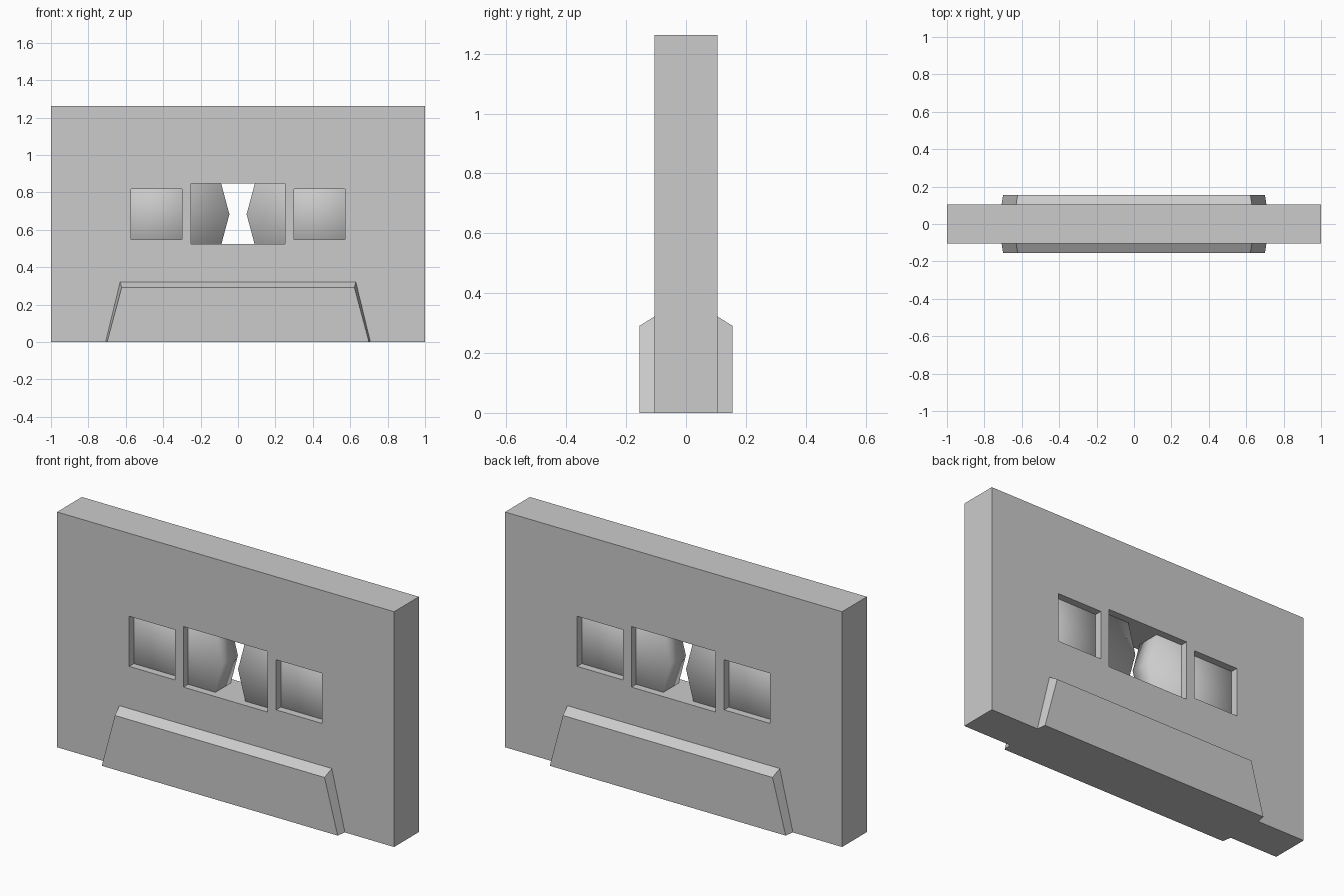
import bpy, bmesh, math
from mathutils import Matrix

if "Cube" in bpy.data.objects:
    bpy.data.objects.remove(bpy.data.objects["Cube"])

W, D, H = 1.0, 0.105, 1.262      # half width, half depth, height
REEL_X, REEL_Z = 0.436, 0.683


def make(name, bm):
    bmesh.ops.recalc_face_normals(bm, faces=bm.faces)
    mesh = bpy.data.meshes.new(name)
    bm.to_mesh(mesh)
    bm.free()
    ob = bpy.data.objects.new(name, mesh)
    bpy.context.collection.objects.link(ob)
    return ob


def add_box(bm, x0, x1, y, z0, z1):
    m = Matrix.Translation(((x0 + x1) / 2, 0, (z0 + z1) / 2)) @ Matrix.Diagonal((x1 - x0, 2 * y, z1 - z0, 1))
    bmesh.ops.create_cube(bm, size=1, matrix=m)


# Flat shell
bm = bmesh.new()
add_box(bm, -W, W, D, 0, H)
shell = make("shell", bm)

# Cutters: centre window and two square spindle holes
bm = bmesh.new()
add_box(bm, -0.25, 0.25, 0.3, 0.523, 0.848)
for s in (-1, 1):
    add_box(bm, s * REEL_X - 0.136, s * REEL_X + 0.136, 0.3, 0.548, 0.817)
cutter = make("window_cutter", bm)
cutter.hide_render = True
cutter.hide_set(True)
cut = shell.modifiers.new("windows", 'BOOLEAN')
cut.operation = 'DIFFERENCE'
cut.solver = 'EXACT'
cut.object = cutter

# Thick trapezoid along the bottom, chamfered towards both faces
bm = bmesh.new()
rings = []
for y, xb, xt, zt in ((-0.155, 0.70, 0.622, 0.291), (-D, 0.708, 0.63, 0.322),
                      (D, 0.708, 0.63, 0.322), (0.155, 0.70, 0.622, 0.291)):
    rings.append([bm.verts.new((x, y, z)) for x, z in ((-xb, 0), (xb, 0), (xt, zt), (-xt, zt))])
for a, b in zip(rings, rings[1:]):
    for i in range(4):
        j = (i + 1) % 4
        bm.faces.new((a[i], a[j], b[j], b[i]))
bm.faces.new(rings[0])
bm.faces.new(rings[-1])
make("head_block", bm)

# Twelve-sided tape reels seen through the windows
for name, s in (("left_reel", -1), ("right_reel", 1)):
    bm = bmesh.new()
    m = Matrix.Translation((s * REEL_X, 0, REEL_Z)) @ Matrix.Rotation(math.pi / 2, 4, 'X') \
        @ Matrix.Rotation(math.pi / 2, 4, 'Z')
    bmesh.ops.create_cone(bm, cap_ends=True, segments=12, radius1=0.39, radius2=0.39,
                          depth=0.13, matrix=m)
    for f in bm.faces:
        f.smooth = True
    make(name, bm)
